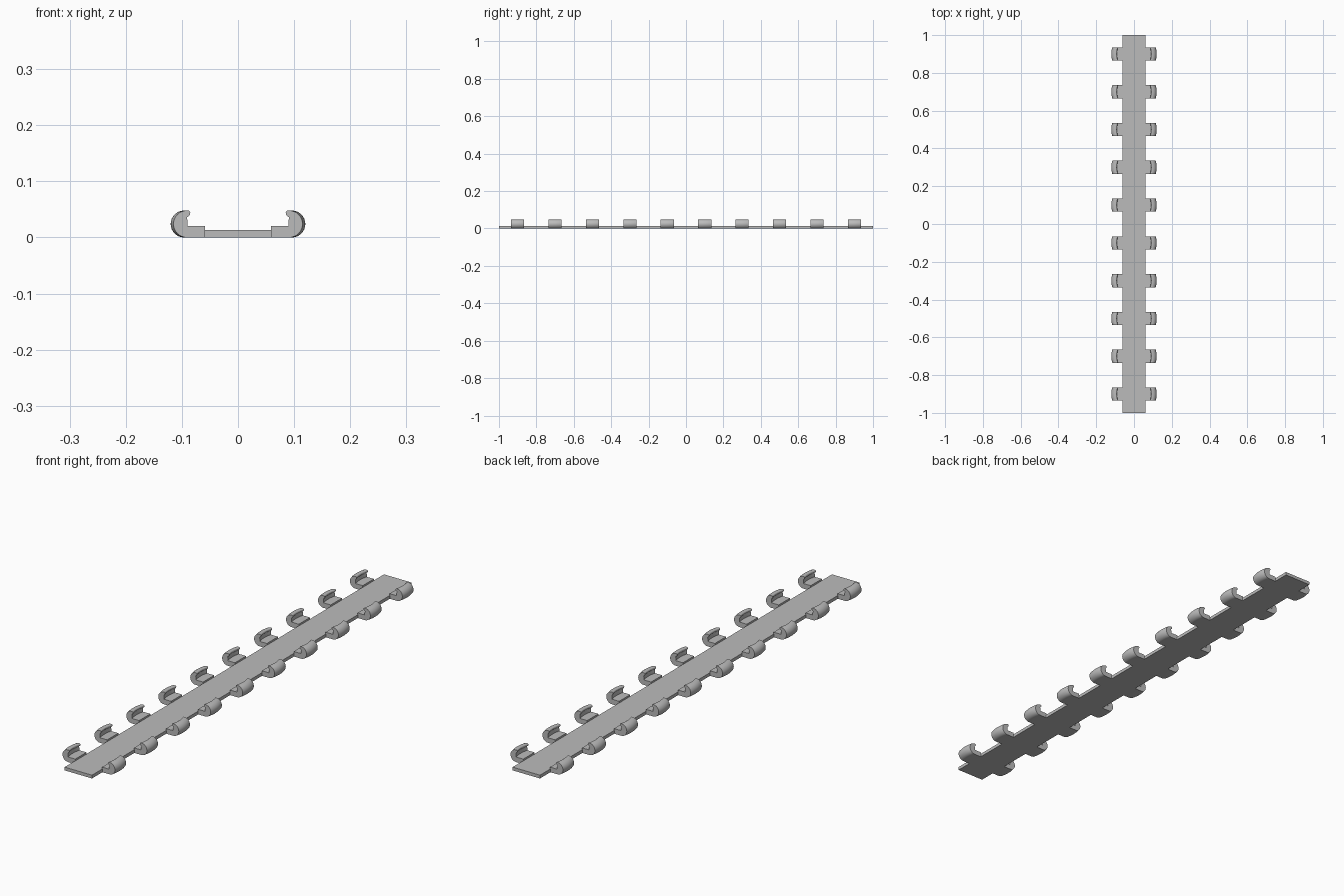
import bpy, bmesh, math

cube = bpy.data.objects.get("Cube")
if cube:
    bpy.data.objects.remove(cube)

grey = bpy.data.materials.new("plain grey")
grey.use_nodes = True
colour = (0.5, 0.5, 0.5, 1)
grey.diffuse_color = colour
grey.node_tree.nodes["Principled BSDF"].inputs["Base Color"].default_value = colour


def make_object(name, bm):
    bmesh.ops.recalc_face_normals(bm, faces=bm.faces)
    mesh = bpy.data.meshes.new(name)
    bm.to_mesh(mesh)
    bm.free()
    mesh.materials.append(grey)
    obj = bpy.data.objects.new(name, mesh)
    bpy.context.collection.objects.link(obj)
    return obj


# Long flat strip
bm = bmesh.new()
bmesh.ops.create_cube(bm, size=1)
bmesh.ops.scale(bm, vec=(0.12, 2, 0.013), verts=bm.verts)
bmesh.ops.translate(bm, vec=(0, 0, 0.0065), verts=bm.verts)
make_object("base_strip", bm)

# Hook profile in x and z: foot, round back, rolled tip, inner wall
RADIUS, BACK_X = 0.024, 0.096
profile = [(0.059, 0)]
for i in range(17):
    a = math.pi * (i / 16 - 0.5)
    profile.append((BACK_X + RADIUS * math.cos(a), RADIUS + RADIUS * math.sin(a)))
profile += [(0.093, 0.048), (0.091, 0.0465), (0.09, 0.044), (0.0905, 0.041),
            (0.093, 0.038), (0.0955, 0.036), (0.096, 0.034), (0.095, 0.03),
            (0.095, 0.02), (0.059, 0.02)]

# Sweep the profile along y, bowing the hook outward in the middle
HALF_WIDTH, BOW, STEPS = 0.035, 0.005, 10
bm = bmesh.new()
rings = []
for s in range(STEPS + 1):
    t = 2 * s / STEPS - 1
    rings.append([bm.verts.new((x - (BOW * t * t if x > 0.07 else 0),
                                -0.9 + HALF_WIDTH * t, z)) for x, z in profile])
count = len(profile)
for a, b in zip(rings, rings[1:]):
    for i in range(count):
        j = (i + 1) % count
        bm.faces.new((a[i], a[j], b[j], b[i]))
bm.faces.new(rings[0])
bm.faces.new(rings[-1])
clips = make_object("side_clips", bm)

# Smooth the round back, keeping the ends sharp
bpy.ops.object.select_all(action='DESELECT')
clips.select_set(True)
bpy.context.view_layer.objects.active = clips
bpy.ops.object.shade_smooth_by_angle(angle=math.radians(40))

# Ten clips along each side
row = clips.modifiers.new("Row", 'ARRAY')
row.count = 10
row.use_relative_offset = False
row.use_constant_offset = True
row.constant_offset_displace = (0, 0.2, 0)
mirror = clips.modifiers.new("Both sides", 'MIRROR')
mirror.use_mirror_merge = False
